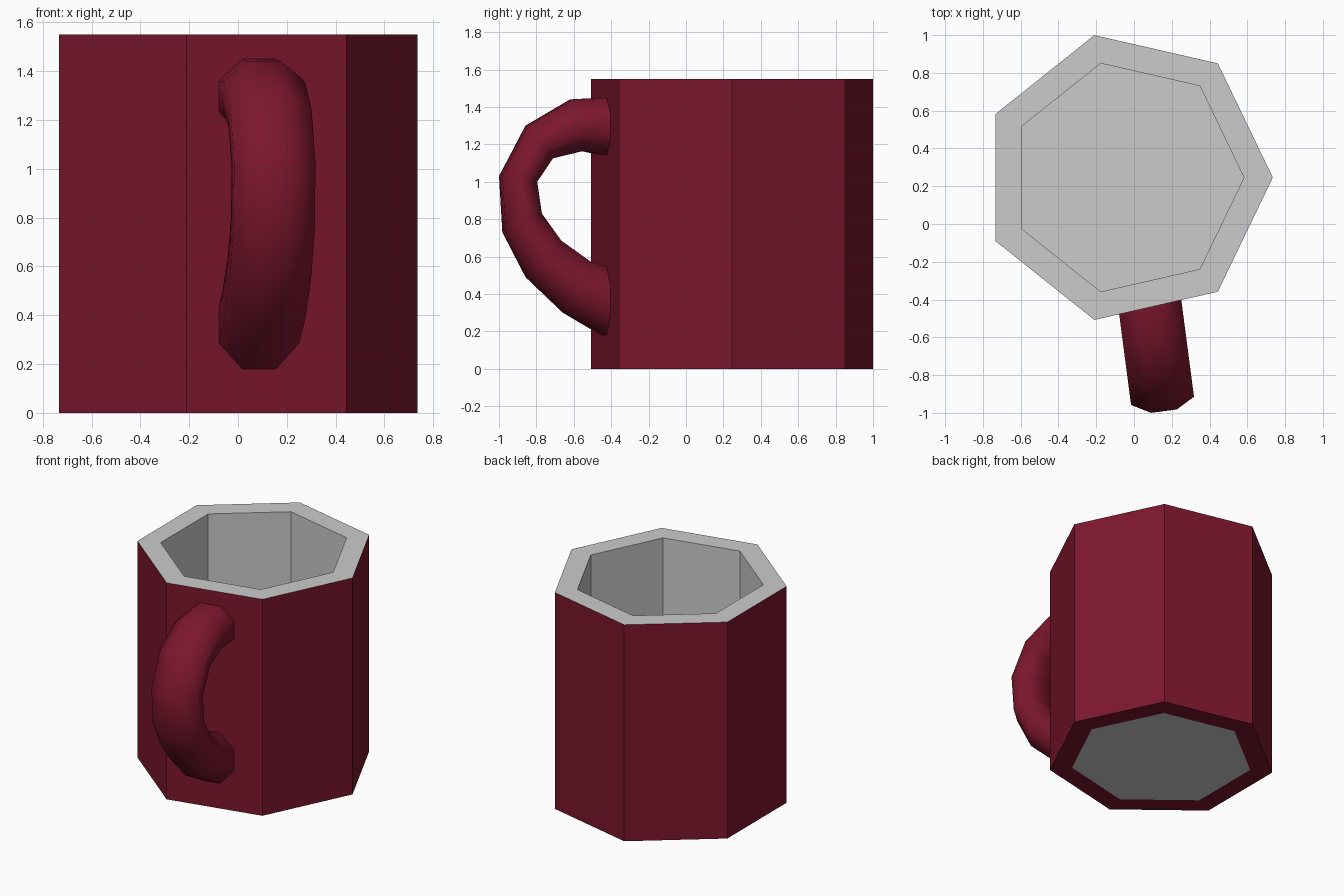
import bpy, bmesh, math
from mathutils import Vector

if "Cube" in bpy.data.objects:
    bpy.data.objects.remove(bpy.data.objects["Cube"])

CENTRE = Vector((-0.038, 0.246, 0))
R_OUT, R_IN, HEIGHT, SIDES = 0.773, 0.62, 1.55, 7

red = bpy.data.materials.new("dark_red")
red.diffuse_color = (0.2, 0.008, 0.026, 1)
red.use_nodes = True
red.node_tree.nodes["Principled BSDF"].inputs["Base Color"].default_value = red.diffuse_color


def loft(name, rings, cap_end=False, smooth=False, material=None):
    """Skin a list of closed rings with quads."""
    bm = bmesh.new()
    loops = [[bm.verts.new(p) for p in ring] for ring in rings]
    for a, b in zip(loops, loops[1:]):
        n = len(a)
        for i in range(n):
            j = (i + 1) % n
            bm.faces.new((a[i], a[j], b[j], b[i]))
    if cap_end:
        bm.faces.new(loops[-1])
    for f in bm.faces:
        f.smooth = smooth
    mesh = bpy.data.meshes.new(name)
    bm.to_mesh(mesh)
    bm.free()
    if material:
        mesh.materials.append(material)
    obj = bpy.data.objects.new(name, mesh)
    bpy.context.collection.objects.link(obj)
    return obj


def heptagon(r, z):
    return [CENTRE + Vector((r * math.cos(2 * math.pi * k / SIDES),
                             r * math.sin(2 * math.pi * k / SIDES), z))
            for k in range(SIDES)]


# Red shell: underside ring and outer wall
loft("outer_wall", [heptagon(R_IN, 0), heptagon(R_OUT, 0), heptagon(R_OUT, HEIGHT)],
     material=red)

# Grey lining: rim, inner wall and floor
loft("lining", [heptagon(R_OUT, HEIGHT), heptagon(R_IN, HEIGHT), heptagon(R_IN, 0)],
     cap_end=True)

# Handle: octagonal sections between an outer and an inner profile (reach, z)
outer = [(0.43, 1.45), (0.62, 1.44), (0.86, 1.30), (1.003, 1.03),
         (0.985, 0.73), (0.86, 0.49), (0.66, 0.30), (0.43, 0.175)]
inner = [(0.45, 1.14), (0.565, 1.165), (0.73, 1.125), (0.815, 1.00),
         (0.79, 0.83), (0.685, 0.685), (0.53, 0.575), (0.45, 0.54)]
reach = Vector((0.13, -0.9915, 0))
across = Vector((0.9915, 0.13, 0))
HALF_WIDTH, OFFSET = 0.168, 0.028
wall_angle = 2 * math.pi * 5.5 / SIDES
wall_normal = Vector((math.cos(wall_angle), math.sin(wall_angle), 0))
wall_dist = R_OUT * math.cos(math.pi / SIDES) - 0.008

rings = []
for i, (o, n) in enumerate(zip(outer, inner)):
    o, n = Vector(o), Vector(n)
    mid, half = (o + n) / 2, (o - n) / 2
    ring = []
    for k in range(8):
        a = math.radians(22.5 + 45 * k)
        s = 1 / math.cos(math.radians(22.5))
        d = mid + half * math.cos(a) * s
        p = reach * d.x + across * (OFFSET + HALF_WIDTH * math.sin(a) * s)
        p.z = d.y
        if i in (0, len(outer) - 1):  # seat the ends on the wall
            p += reach * ((wall_dist - wall_normal.dot(p - CENTRE)) / wall_normal.dot(reach))
        ring.append(p)
    rings.append(ring)
handle = loft("handle", rings, smooth=True, material=red)

# Consistent outward normals
bm = bmesh.new()
bm.from_mesh(handle.data)
bmesh.ops.recalc_face_normals(bm, faces=bm.faces)
bm.to_mesh(handle.data)
bm.free()
